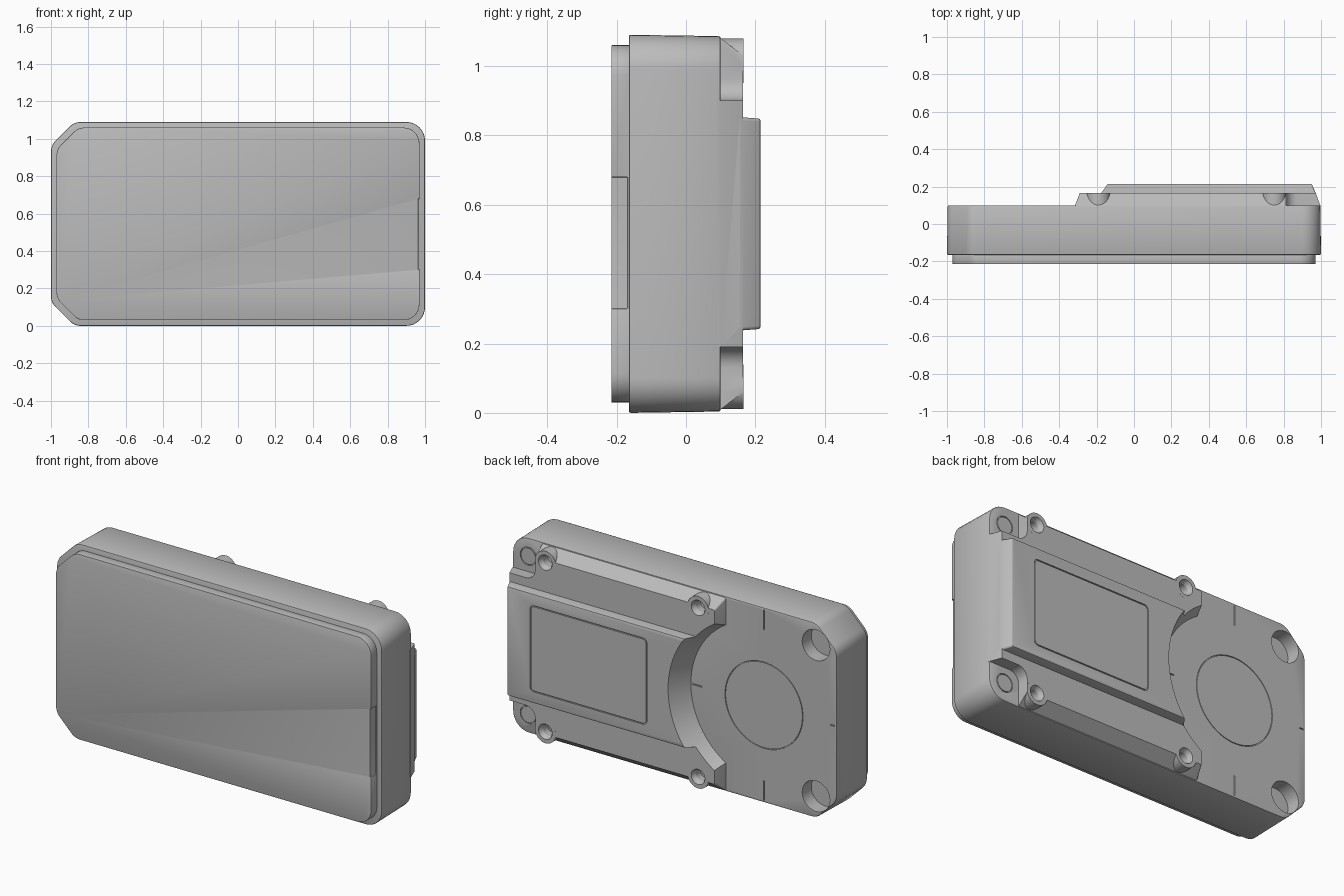
import bpy, bmesh, math
from mathutils import Vector

old = bpy.data.objects.get("Cube")
if old:
    bpy.data.objects.remove(old, do_unlink=True)

grey = bpy.data.materials.new("plain grey")
grey.use_nodes = True
COLOUR = (0.5, 0.5, 0.5, 1)
grey.diffuse_color = COLOUR
grey.node_tree.nodes["Principled BSDF"].inputs["Base Color"].default_value = COLOUR

MID = 0.545          # mid height, the model mirrors above and below it
DIAL_X = -0.55       # centre of the round recess


def rounded(corners, steps=8):
    """Outline in x, z from corners given as (x, z, radius)."""
    out = []
    for i, (x, z, r) in enumerate(corners):
        p = Vector((x, z))
        a = (Vector(corners[i - 1][:2]) - p).normalized()
        b = (Vector(corners[(i + 1) % len(corners)][:2]) - p).normalized()
        half = a.angle(b) / 2
        centre = p + (a + b).normalized() * (r / math.sin(half))
        t = r / math.tan(half)
        start, end = p + a * t - centre, p + b * t - centre
        sweep = start.angle_signed(end)
        for k in range(steps + 1):
            ang = math.atan2(start.y, start.x) - sweep * k / steps
            out.append(centre + r * Vector((math.cos(ang), math.sin(ang))))
    return out


def rect(x0, x1, z0, z1, r=0.01):
    return rounded([(x0, z0, r), (x1, z0, r), (x1, z1, r), (x0, z1, r)])


def circle(x, z, r, n=48):
    return [Vector((x + r * math.cos(2 * math.pi * k / n),
                    z + r * math.sin(2 * math.pi * k / n))) for k in range(n)]


def loft(name, *rings):
    """Closed solid through (y, outline) rings of equal point count."""
    bm = bmesh.new()
    loops = [[bm.verts.new((p.x, y, p.y)) for p in pts] for y, pts in rings]
    for lo, hi in zip(loops, loops[1:]):
        for i in range(len(lo)):
            bm.faces.new((lo[i - 1], lo[i], hi[i], hi[i - 1]))
    bm.faces.new(loops[0])
    bm.faces.new(loops[-1])
    bmesh.ops.recalc_face_normals(bm, faces=bm.faces)
    mesh = bpy.data.meshes.new(name)
    bm.to_mesh(mesh)
    bm.free()
    mesh.materials.append(grey)
    ob = bpy.data.objects.new(name, mesh)
    bpy.context.collection.objects.link(ob)
    return ob


def activate(ob):
    bpy.ops.object.select_all(action="DESELECT")
    ob.select_set(True)
    bpy.context.view_layer.objects.active = ob


def combine(ob, tool, operation="DIFFERENCE"):
    activate(ob)
    mod = ob.modifiers.new("combine", "BOOLEAN")
    mod.operation, mod.solver, mod.object = operation, "EXACT", tool
    bpy.ops.object.modifier_apply(modifier=mod.name)
    bpy.data.objects.remove(tool, do_unlink=True)


def soften(ob, width):
    activate(ob)
    mod = ob.modifiers.new("soft edge", "BEVEL")
    mod.width, mod.segments, mod.angle_limit = width, 2, math.radians(40)
    bpy.ops.object.modifier_apply(modifier=mod.name)


def groove(ob, y, outer, inner):
    """Thin engraved line between two outlines."""
    ring = loft("groove_cutter", (y - 0.006, outer), (y + 0.01, outer))
    combine(ring, loft("groove_core", (y - 0.02, inner), (y + 0.02, inner)))
    combine(ob, ring)


def case_outline(d):
    """Case profile shrunk by d: clipped corners at -x, round ones at +x."""
    x0, x1, z0, z1 = -1 + d, 1 - d, d, 2 * MID - d
    c = 0.125 - 0.3 * d
    r = 0.1 - 0.5 * d
    return rounded([(x0 + c, z0, 0.08), (x1, z0, r), (x1, z1, r),
                    (x0 + c, z1, 0.08), (x0, z1 - c, 0.08), (x0, z0 + c, 0.08)])


# Main case
case = loft("case", (-0.165, case_outline(0)), (0.1, case_outline(0.004)))
soften(case, 0.006)

# Front panel with a shallow relief along its +x edge
panel = loft("front_panel", (-0.215, case_outline(0.03)), (-0.16, case_outline(0.03)))
combine(panel, loft("relief", (-0.23, rect(0.964, 1.1, 0.3, 0.68, 0.002)),
                    (-0.168, rect(0.964, 1.1, 0.3, 0.68, 0.002))))
soften(panel, 0.005)

# Stepped housing on the back: low block, screw bosses, raised plateau
housing = loft("back_housing", (0.09, rect(-0.317, 0.998, 0.01, 1.08)),
               (0.1, rect(-0.315, 0.996, 0.01, 1.08)),
               (0.165, rect(-0.29, 0.972, 0.06, 1.03)))
SCREWS = [(x, MID + s * 0.47) for x in (-0.19, 0.75) for s in (-1, 1)]
for x, z in SCREWS:
    boss = circle(x, z, 0.064)
    combine(housing, loft("boss", (0.09, boss), (0.1652, boss)), "UNION")
plateau = loft("plateau", (0.15, rect(-0.25, 0.978, 0.237, 0.853)),
               (0.215, rect(-0.25, 0.95, 0.242, 0.848)))
soften(plateau, 0.006)
combine(housing, plateau, "UNION")

# Conical bite around the round recess
combine(housing, loft("bite", (0.05, circle(DIAL_X, MID, 0.424, 96)),
                      (0.25, circle(DIAL_X, MID, 0.528, 96))))

# Corner pockets and screw holes
for s in (-1, 1):
    lo, hi = sorted((MID + s * 0.355, MID + s * 0.8))
    pocket = rect(0.812, 1.3, lo, hi, 0.06)
    combine(housing, loft("pocket", (0.05, pocket), (0.3, pocket)))
for x, z in SCREWS:
    combine(housing, loft("screw_hole", (0.05, circle(x, z, 0.03)), (0.14, circle(x, z, 0.03)),
                          (0.15, circle(x, z, 0.036)), (0.17, circle(x, z, 0.044))))

# Label frame on the plateau
groove(housing, 0.215, rect(0.09, 0.81, 0.305, 0.785, 0.025),
       rect(0.096, 0.804, 0.311, 0.779, 0.02))

# Corner wells, dial ring, pocket rings and tick marks in the case back
for s in (-1, 1):
    z = MID + s * 0.42
    combine(case, loft("corner_well", (0.02, circle(-0.87, z, 0.085)), (0.2, circle(-0.87, z, 0.085))))
    groove(case, 0.1, circle(0.9, MID + s * 0.44, 0.05), circle(0.9, MID + s * 0.44, 0.045))
    tick = rect(DIAL_X - 0.003, DIAL_X + 0.003, z + s * 0.0, z + s * 0.11, 0.001) if s > 0 else \
        rect(DIAL_X - 0.003, DIAL_X + 0.003, z - 0.11, z, 0.001)
    combine(case, loft("tick", (0.094, tick), (0.12, tick)))
groove(case, 0.1, circle(DIAL_X, MID, 0.24, 96), circle(DIAL_X, MID, 0.236, 96))
for x0, x1 in ((-0.985, -0.96), (-0.17, -0.11)):
    tick = rect(x0, x1, MID - 0.003, MID + 0.003, 0.001)
    combine(case, loft("tick", (0.094, tick), (0.12, tick)))

# Smooth round walls, keep hard edges
for ob in (case, panel, housing):
    activate(ob)
    bpy.ops.object.shade_smooth_by_angle(angle=math.radians(30))
